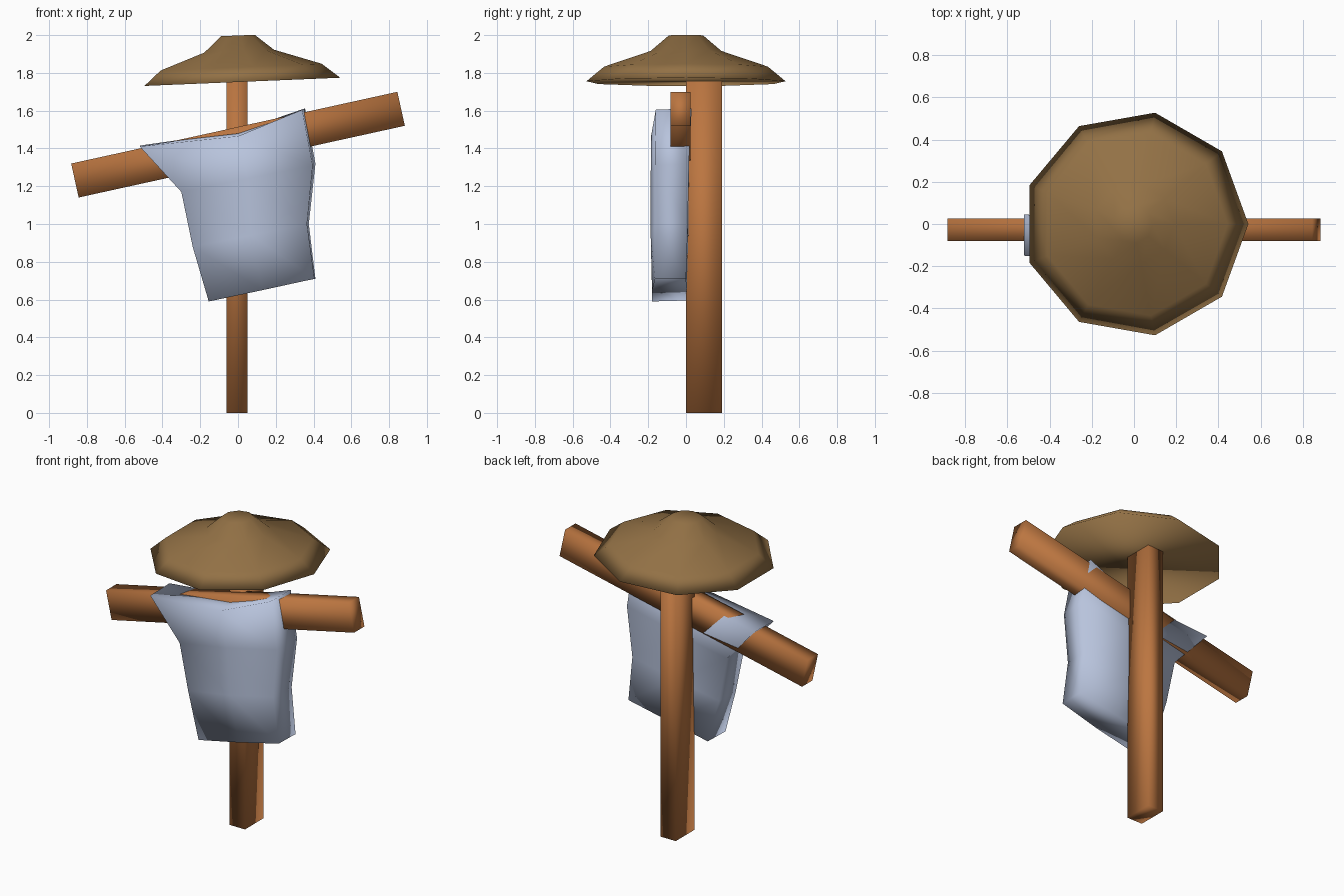
import bpy, bmesh, math
from mathutils import Matrix

if "Cube" in bpy.data.objects:
    bpy.data.objects.remove(bpy.data.objects["Cube"])


def material(name, rgb):
    m = bpy.data.materials.new(name)
    m.diffuse_color = (*rgb, 1)
    m.use_nodes = True
    m.node_tree.nodes["Principled BSDF"].inputs["Base Color"].default_value = m.diffuse_color
    return m


WOOD = material("orange_wood", (0.50, 0.18, 0.052))
STRAW = material("brown_straw", (0.29, 0.165, 0.06))
CLOTH = material("pale_blue_cloth", (0.48, 0.55, 0.72))


def finish(name, bm, mat, transform=Matrix()):
    bmesh.ops.transform(bm, matrix=transform, verts=bm.verts)
    bmesh.ops.recalc_face_normals(bm, faces=bm.faces)
    for f in bm.faces:
        f.smooth = True
    me = bpy.data.meshes.new(name)
    bm.to_mesh(me)
    bm.free()
    me.materials.append(mat)
    ob = bpy.data.objects.new(name, me)
    bpy.context.collection.objects.link(ob)
    return ob


def beam(name, centre, size, tilt=0):
    bm = bmesh.new()
    bmesh.ops.create_cube(bm, size=1)
    m = (Matrix.Translation(centre) @ Matrix.Rotation(math.radians(tilt), 4, 'Y')
         @ Matrix.Diagonal((*size, 1)))
    finish(name, bm, WOOD, m)


# Upright post and tilted crossbar
beam("post", (-0.005, 0.095, 0.877), (0.11, 0.19, 1.754))
beam("crossbar", (0, -0.028, 1.42), (1.768, 0.106, 0.184), -12.4)

# Nine-sided straw hat: lathed profile (radius, height), slightly tilted
bm = bmesh.new()
rings = []
for r, z in [(0.535, 0), (0.44, 0.078), (0.19, 0.163), (0.092, 0.246)]:
    rings.append([bm.verts.new((r * math.cos(i * math.tau / 9),
                                r * math.sin(i * math.tau / 9), z)) for i in range(9)])
for a, b in zip(rings, rings[1:]):
    for i in range(9):
        j = (i + 1) % 9
        bm.faces.new((a[i], a[j], b[j], b[i]))
bm.faces.new(rings[0])
bm.faces.new(rings[-1])
finish("hat", bm, STRAW, Matrix.Translation((0.007, 0, 1.752))
       @ Matrix.Rotation(math.radians(-2.4), 4, 'Y'))

# Draped shirt: front and back panels of 3 columns by 4 rows, joined at the rim
front = [[(-0.52, -0.15, 1.41), (0.0, -0.185, 1.465), (0.34, -0.16, 1.605)],
         [(-0.30, -0.165, 1.17), (0.05, -0.187, 1.24), (0.395, -0.165, 1.31)],
         [(-0.24, -0.165, 0.88), (0.07, -0.187, 0.94), (0.365, -0.165, 1.0)],
         [(-0.155, -0.18, 0.59), (0.13, -0.18, 0.65), (0.405, -0.165, 0.71)]]
back = [[(-0.52, 0.045, 1.415), (0.0, 0.0, 1.49), (0.355, 0.03, 1.612)],
        [(-0.30, 0.012, 1.17), (0.05, 0.015, 1.24), (0.41, 0.015, 1.32)],
        [(-0.24, 0.008, 0.88), (0.07, 0.012, 0.94), (0.375, 0.01, 1.0)],
        [(-0.155, 0.0, 0.595), (0.13, 0.004, 0.655), (0.41, 0.0, 0.71)]]
bm = bmesh.new()
panels = [[[bm.verts.new(p) for p in row] for row in side] for side in (front, back)]
for g in panels:
    for r in range(3):
        for c in range(2):
            bm.faces.new((g[r][c], g[r][c + 1], g[r + 1][c + 1], g[r + 1][c]))
rim = [(0, 0), (0, 1), (0, 2), (1, 2), (2, 2), (3, 2), (3, 1), (3, 0), (2, 0), (1, 0)]
f, b = panels
for (r, c), (s, d) in zip(rim, rim[1:] + rim[:1]):
    bm.faces.new((f[r][c], f[s][d], b[s][d], b[r][c]))
finish("shirt", bm, CLOTH)
